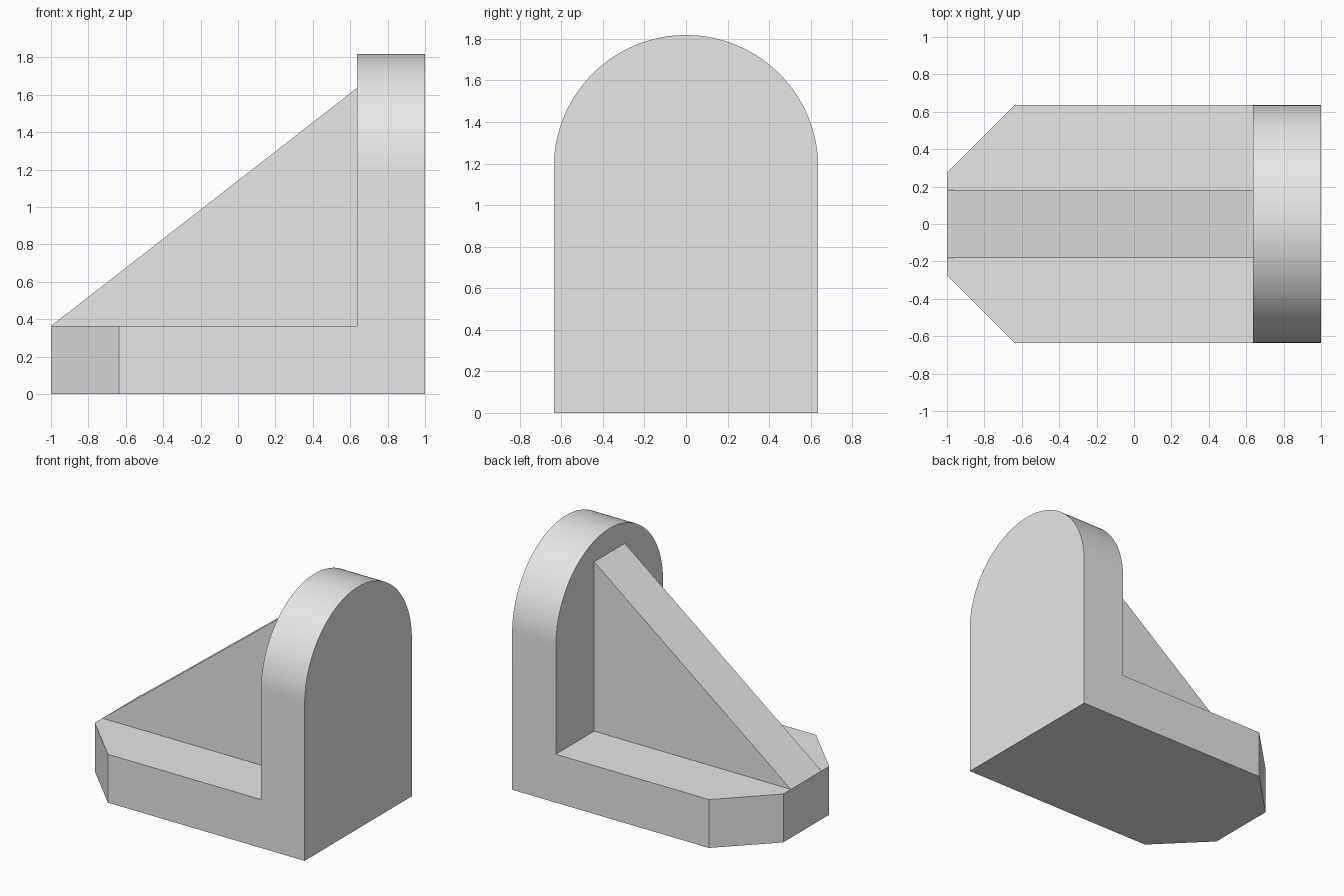
import bpy, bmesh
from math import sin, cos, pi

default = bpy.data.objects.get("Cube")
if default:
    bpy.data.objects.remove(default, do_unlink=True)

U = 2 / 110              # one drawing unit
T = 20 * U               # plate thickness, also the corner chamfer
HALF = 35 * U            # half width of the bracket
WALL_X = 1 - T           # inner face of the upright wall
HEIGHT = 100 * U
ARC_SEGMENTS = 64

grey = bpy.data.materials.new("plain grey")
grey.use_nodes = True
colour = (0.8, 0.8, 0.8, 1)
grey.diffuse_color = colour
grey.node_tree.nodes["Principled BSDF"].inputs["Base Color"].default_value = colour


def prism(name, profile, place, start, end):
    """Extrude a closed 2D profile; place(a, b, depth) gives the 3D point."""
    bm = bmesh.new()
    face = bm.faces.new([bm.verts.new(place(a, b, start)) for a, b in profile])
    moved = bmesh.ops.extrude_face_region(bm, geom=[face])["geom"]
    offset = [e - s for s, e in zip(place(0, 0, start), place(0, 0, end))]
    bmesh.ops.translate(bm, vec=offset,
                        verts=[v for v in moved if isinstance(v, bmesh.types.BMVert)])
    if not face.is_valid or len(bm.faces) == len(profile) + 1:
        bmesh.ops.holes_fill(bm, edges=bm.edges[:])
    bmesh.ops.recalc_face_normals(bm, faces=bm.faces[:])
    mesh = bpy.data.meshes.new(name)
    bm.to_mesh(mesh)
    bm.free()
    mesh.materials.append(grey)
    obj = bpy.data.objects.new(name, mesh)
    bpy.context.collection.objects.link(obj)
    return obj


# Base plate with two chamfered corners
tip = HALF - T
base = [(-1, -tip), (T - 1, -HALF), (1, -HALF), (1, HALF), (T - 1, HALF), (-1, tip)]
bracket = prism("bracket", base, lambda a, b, d: (a, b, d), 0, T)

# Upright wall with a round top
arch = [(HALF * cos(pi * i / ARC_SEGMENTS), HEIGHT - HALF + HALF * sin(pi * i / ARC_SEGMENTS))
        for i in range(ARC_SEGMENTS + 1)]
wall = prism("wall", [(-HALF, 0), (HALF, 0)] + arch, lambda a, b, d: (d, a, b), WALL_X, 1)

# Sloping rib, sunk a little into the base and the wall
rib_top = HEIGHT - T / 2
sunk = T / 4
rib_side = [(-1, T), (WALL_X + sunk, T - sunk), (WALL_X + sunk, rib_top), (WALL_X, rib_top)]
rib = prism("rib", rib_side, lambda a, b, d: (a, d, b), -T / 2, T / 2)

# Join the parts into one solid
for part in (wall, rib):
    mod = bracket.modifiers.new("join " + part.name, "BOOLEAN")
    mod.operation = "UNION"
    mod.solver = "EXACT"
    mod.object = part
bpy.context.view_layer.update()
solid = bpy.data.meshes.new_from_object(bracket.evaluated_get(bpy.context.evaluated_depsgraph_get()))
bracket.modifiers.clear()
bracket.data = solid
for part in (wall, rib):
    bpy.data.objects.remove(part, do_unlink=True)

# Merge flat neighbouring faces, then smooth the arch only
bm = bmesh.new()
bm.from_mesh(solid)
bmesh.ops.remove_doubles(bm, verts=bm.verts[:], dist=0.0001)
bmesh.ops.dissolve_limit(bm, angle_limit=0.005, verts=bm.verts[:], edges=bm.edges[:])
bm.to_mesh(solid)
bm.free()
bpy.ops.object.select_all(action="DESELECT")
bracket.select_set(True)
bpy.context.view_layer.objects.active = bracket
bpy.ops.object.shade_smooth_by_angle(angle=pi / 6)
